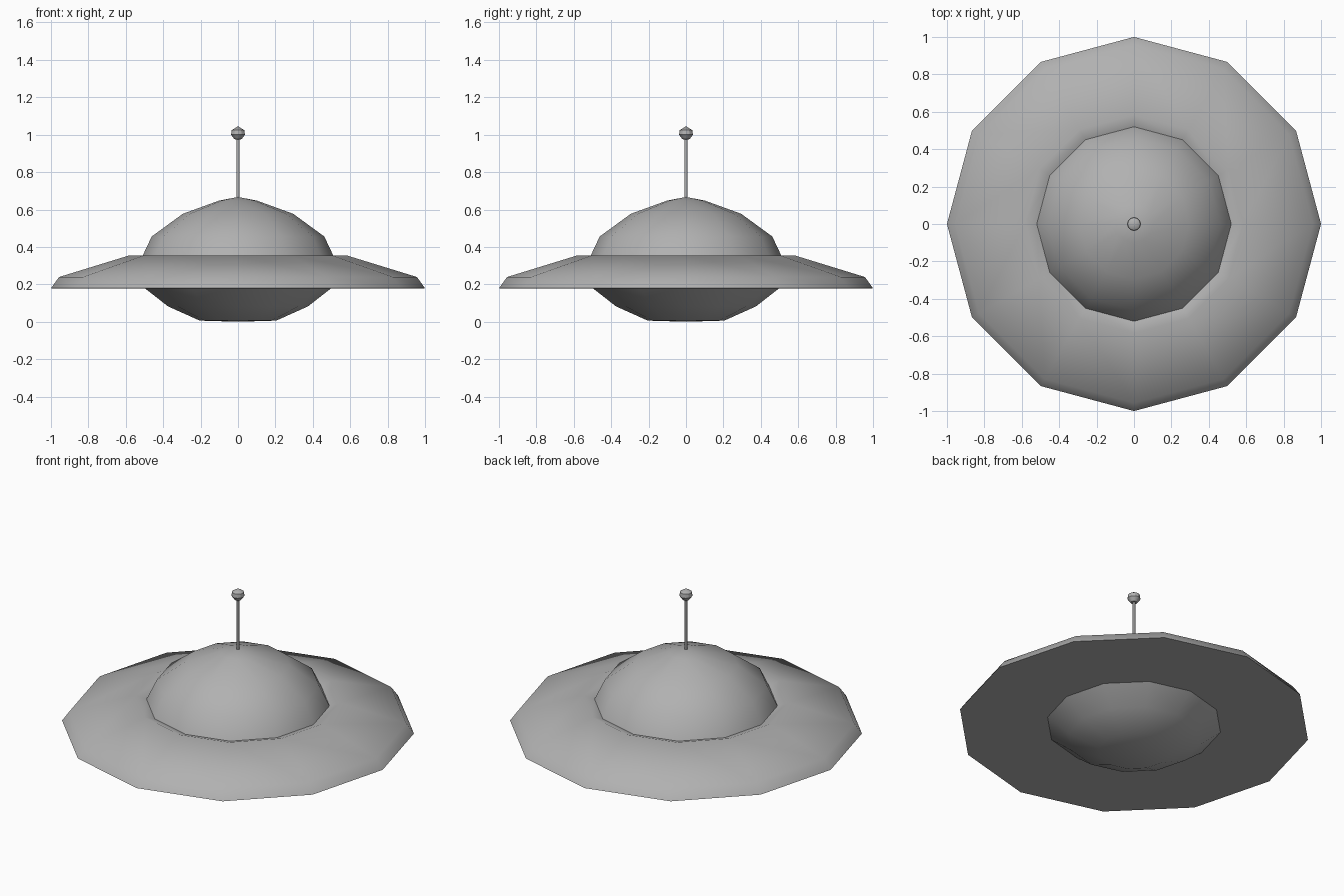
import bpy, bmesh
from math import sin, cos, pi, radians

if "Cube" in bpy.data.objects:
    bpy.data.objects.remove(bpy.data.objects["Cube"])

# Mid grey body colour
grey = bpy.data.materials.new("mid_grey")
grey.diffuse_color = (0.44, 0.44, 0.44, 1)
grey.use_nodes = True
grey.node_tree.nodes["Principled BSDF"].inputs["Base Color"].default_value = grey.diffuse_color


def revolve(name, profile, sides=12, sharp_angle=50):
    """Spin an (r, z) profile, listed from top to bottom, about the z axis."""
    bm = bmesh.new()
    rings = []
    for r, z in profile:
        if r == 0:
            rings.append([bm.verts.new((0, 0, z))] * sides)
        else:
            rings.append([bm.verts.new((r * cos(2 * pi * k / sides),
                                        r * sin(2 * pi * k / sides), z))
                          for k in range(sides)])
    for a, b in zip(rings, rings[1:]):
        for k in range(sides):
            n = (k + 1) % sides
            quad = [a[k], b[k], b[n], a[n]]
            bm.faces.new(list(dict.fromkeys(quad)))  # triangles at the poles
    mesh = bpy.data.meshes.new(name)
    bm.to_mesh(mesh)
    bm.free()
    mesh.materials.append(grey)
    obj = bpy.data.objects.new(name, mesh)
    bpy.context.collection.objects.link(obj)
    bpy.ops.object.select_all(action='DESELECT')
    obj.select_set(True)
    bpy.context.view_layer.objects.active = obj
    bpy.ops.object.shade_smooth_by_angle(angle=radians(sharp_angle))
    return obj


# Wide disc with a shallow dip around the dome
revolve("saucer_disc", [(0.52, 0.332), (0.583, 0.354), (0.957, 0.239),
                        (1.0, 0.179), (0.68, 0.177), (0.497, 0.178)])

# Cabin dome
revolve("dome", [(0, 0.667), (0.10, 0.648), (0.295, 0.577),
                 (0.461, 0.456), (0.52, 0.332)])

# Bowl under the disc
revolve("lower_bowl", [(0.497, 0.178), (0.374, 0.082), (0.205, 0.006), (0, 0)])

# Antenna rod and faceted ball
revolve("antenna_rod", [(0.008, 0.99), (0.008, 0.64)], sides=8)
revolve("antenna_ball", [(0, 1.045), (0.034, 1.024), (0.037, 1.0),
                         (0.019, 0.976), (0, 0.974)], sharp_angle=25)
